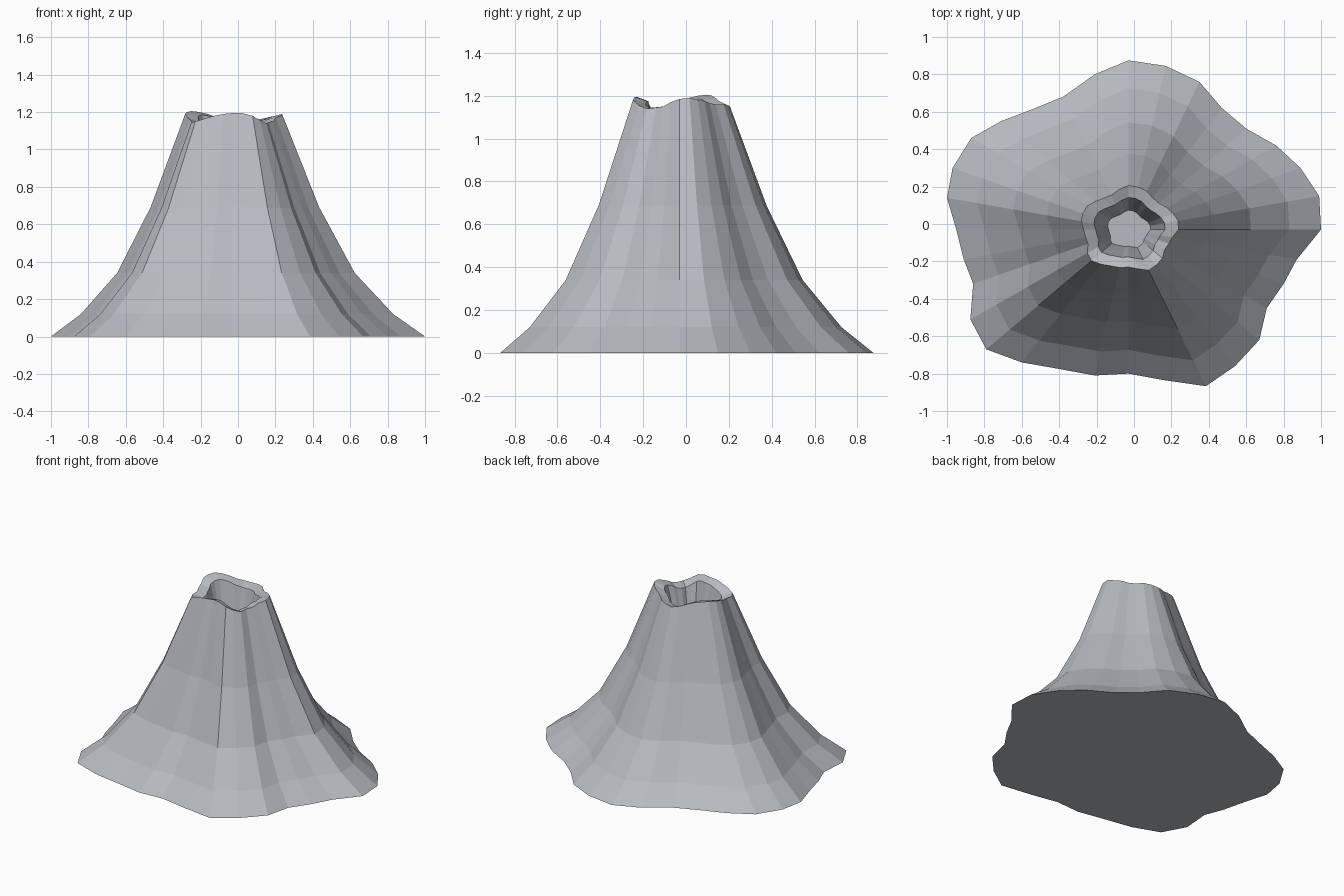
import bpy, bmesh
from mathutils import Vector

# Irregular 32-sided footprint, counter-clockwise from the right
FOOT = [(1.0, -.03), (.99, .15), (.89, .30), (.76, .42), (.60, .51), (.47, .62), (.35, .76), (.17, .845),
        (-.03, .875), (-.21, .80), (-.38, .68), (-.54, .615), (-.71, .55), (-.87, .46), (-.97, .30), (-1.0, .14),
        (-.95, -.03), (-.91, -.19), (-.86, -.32), (-.875, -.51), (-.79, -.67), (-.60, -.74), (-.40, -.775), (-.21, -.81),
        (-.03, -.80), (.16, -.835), (.385, -.867), (.54, -.76), (.67, -.62), (.71, -.45), (.80, -.32), (.87, -.19)]

# Uneven rim heights, in the same order
RIM = [1.185, 1.19, 1.18, 1.175, 1.165, 1.16, 1.16, 1.155, 1.15, 1.16, 1.175, 1.19, 1.2, 1.205, 1.2, 1.19,
       1.17, 1.16, 1.15, 1.145, 1.15, 1.165, 1.18, 1.19, 1.195, 1.195, 1.18, 1.155, 1.14, 1.145, 1.15, 1.17]

# Rings: footprint scale, height, how much of the rim unevenness applies
RINGS = [(1.0, 0, 0), (.835, .12, 0), (.635, .34, 0), (.45, .69, .2),
         (.26, 1.175, 1), (.19, 1.155, 1), (.15, 1.0, .5), (.115, .85, 0)]

CENTRE = Vector((-.03, -.03))

bm = bmesh.new()
loops = []
for scale, z, uneven in RINGS:
    ring = []
    for p, h in zip(FOOT, RIM):
        q = CENTRE + (Vector(p) - CENTRE) * scale
        ring.append(bm.verts.new((q.x, q.y, z + uneven * (h - 1.175))))
    loops.append(ring)

# Flanks, rim and crater wall
n = len(FOOT)
for a, b in zip(loops, loops[1:]):
    for i in range(n):
        j = (i + 1) % n
        bm.faces.new((a[i], a[j], b[j], b[i]))

# Flat underside and crater floor
bm.faces.new(loops[0][::-1])
bm.faces.new(loops[-1])
bmesh.ops.recalc_face_normals(bm, faces=bm.faces)

mesh = bpy.data.meshes.new("volcano_cone")
bm.to_mesh(mesh)
bm.free()

# Blue-grey rock
rock = bpy.data.materials.new("rock")
rock.diffuse_color = (.47, .49, .525, 1)
mesh.materials.append(rock)
bpy.context.collection.objects.link(bpy.data.objects.new("volcano_cone", mesh))
